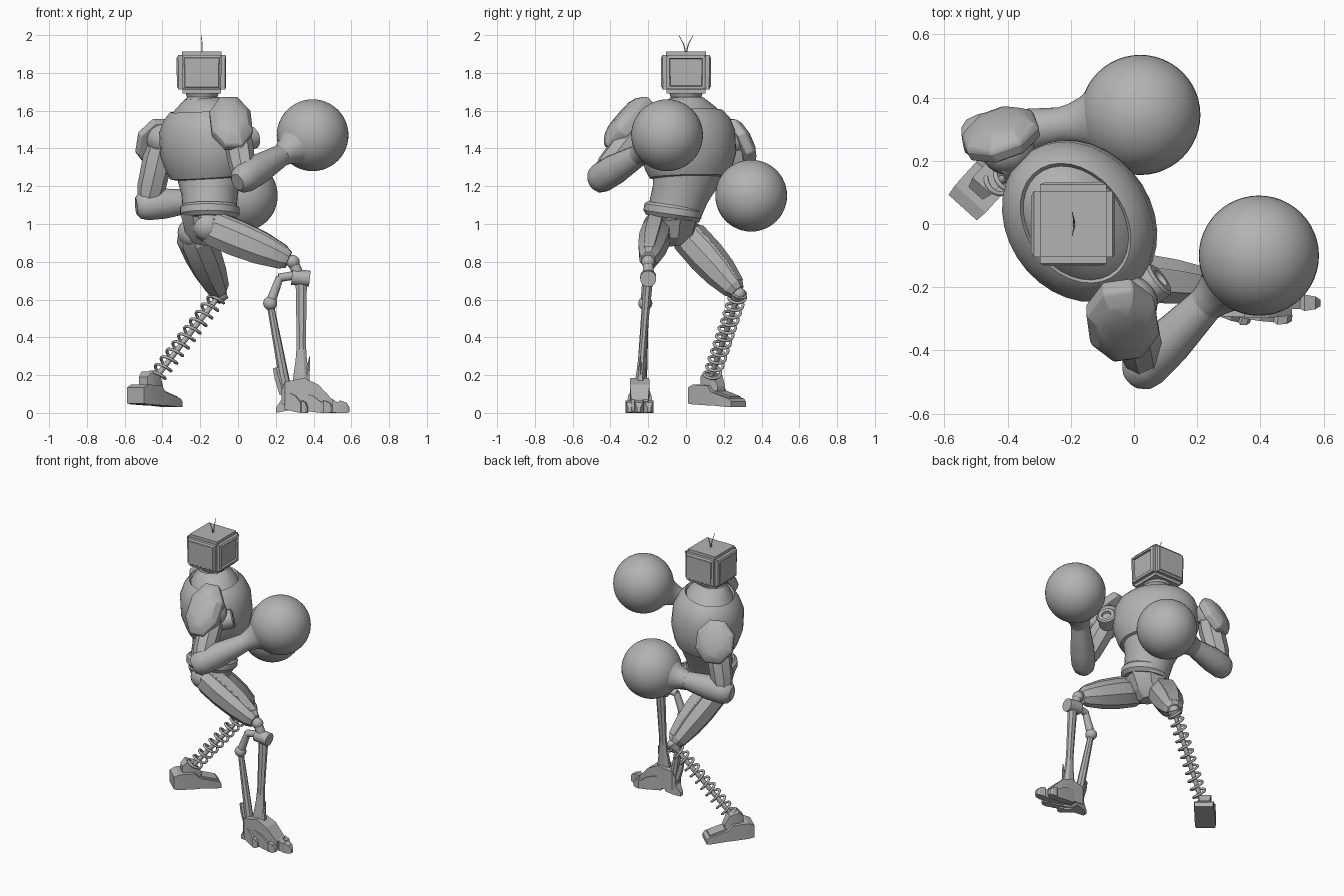
import bpy, bmesh, math
from mathutils import Vector as V

if "Cube" in bpy.data.objects:
    bpy.data.objects.remove(bpy.data.objects["Cube"])

grey = bpy.data.materials.new("plain_grey")
grey.use_nodes = True
grey.diffuse_color = (0.45, 0.45, 0.45, 1)
grey.node_tree.nodes["Principled BSDF"].inputs["Base Color"].default_value = (0.45, 0.45, 0.45, 1)


def add(name, bm, angle=35, bevel=0):
    bmesh.ops.recalc_face_normals(bm, faces=bm.faces)
    mesh = bpy.data.meshes.new(name)
    bm.to_mesh(mesh)
    bm.free()
    mesh.materials.append(grey)
    ob = bpy.data.objects.new(name, mesh)
    bpy.context.collection.objects.link(ob)
    bpy.ops.object.select_all(action="DESELECT")
    ob.select_set(True)
    bpy.context.view_layer.objects.active = ob
    bpy.ops.object.shade_smooth_by_angle(angle=math.radians(angle))
    if bevel:
        mod = ob.modifiers.new("soft_edges", "BEVEL")
        mod.width, mod.segments, mod.limit_method = bevel, 2, "ANGLE"


def loft(name, start, end, rows, sides=8, hint=(0, 0, 1), angle=35, bevel=0):
    """Rings (t, half_u, half_v, shift_u, shift_v) swept from start to end."""
    start, end = V(start), V(end)
    w = (end - start).normalized()
    u = V(hint)
    u = (u - w * u.dot(w)).normalized()
    v = w.cross(u)
    grow = 1 / math.cos(math.pi / sides)
    bm = bmesh.new()
    rings = []
    for row in rows:
        t, ru, rv, ou, ov = (tuple(row) + (0, 0))[:5]
        c = start.lerp(end, t) + u * ou + v * ov
        angles = [(i + 0.5) * math.tau / sides for i in range(sides)]
        rings.append([bm.verts.new(c + u * ru * grow * math.cos(a) + v * rv * grow * math.sin(a))
                      for a in angles])
    for a, b in zip(rings, rings[1:]):
        for i in range(sides):
            j = (i + 1) % sides
            bm.faces.new((a[i], a[j], b[j], b[i]))
    bm.faces.new(rings[0])
    bm.faces.new(rings[-1])
    add(name, bm, angle, bevel)


def rod(name, start, end, r0, r1=None, sides=12):
    r1 = r1 or r0
    loft(name, start, end, [(0, r0, r0), (1, r1, r1)], sides, (0.1, 0.2, 1))


def ball(name, center, r, seg=32):
    bm = bmesh.new()
    bmesh.ops.create_uvsphere(bm, u_segments=seg, v_segments=seg // 2, radius=r)
    bmesh.ops.translate(bm, verts=bm.verts, vec=center)
    add(name, bm, 60)


side = V((0.6, -0.8, 0))      # across the shoulders
UP = V((0, 0, 1))

# Torso: breastplate with a grooved collar opening
loft("chest_armour", (-0.16, 0.015, 1.24), (-0.19, 0, 1.68),
     [(0, .19, .15), (.02, .22, .185), (.1, .24, .2), (.3, .27, .225), (.58, .268, .222),
      (.72, .245, .195), (.8, .215, .165), (.82, .205, .155), (.79, .195, .147), (.85, .17, .132),
      (.92, .125, .11), (.97, .09, .09)], 32, side, 40)
loft("waist", (-0.15, -0.065, 1.05), (-0.15, 0.02, 1.32),
     [(0, .14, .14), (.4, .155, .145), (.75, .19, .16), (1, .2, .165)], 32, side)
loft("belt", (-0.15, -0.075, 1.03), (-0.15, -0.065, 1.1),
     [(0, .135, .14), (.3, .15, .16), (.8, .15, .16), (1, .14, .145)], 24, side)
loft("pelvis", (-0.18, -0.06, 0.89), (-0.16, -0.07, 1.04),
     [(0, .06, .05), (.35, .11, .1), (1, .135, .14)], 8, side, 25)
loft("neck", (-0.19, 0, 1.6), (-0.19, 0, 1.72),
     [(0, .125, .12), (.3, .095, .095), (.6, .08, .08), (.85, .09, .09), (1, .1, .1)], 24, side)

# Head: a box with shallow raised panels and a sunken screen facing +x
bm = bmesh.new()
bmesh.ops.create_cube(bm, size=1)
for vert in bm.verts:
    width = 0.25 if vert.co.z > 0 else 0.244
    vert.co = V((vert.co.x * width - 0.192, vert.co.y * width, vert.co.z * 0.222 + 1.803))
bmesh.ops.bevel(bm, geom=bm.edges[:], offset=0.02, segments=2, affect="EDGES")
bmesh.ops.recalc_face_normals(bm, faces=bm.faces)
for face in [f for f in bm.faces if f.calc_area() > 0.02 and abs(f.normal.z) < 0.5]:
    screen = face.normal.x > 0.8
    bmesh.ops.inset_individual(bm, faces=[face], thickness=0.012, depth=0.005)
    bmesh.ops.inset_individual(bm, faces=[face], thickness=0.012 if screen else 0.004)
    bmesh.ops.inset_individual(bm, faces=[face], thickness=0.004, depth=-0.012 if screen else 0.004)
add("head", bm, 20)
for s in (-1, 1):
    mid = (-0.19, s * 0.012, 1.95)
    rod("antenna_lower", (-0.19, 0, 1.9), mid, 0.003, 0.0025, 6)
    rod("antenna_upper", mid, (-0.195, s * 0.037, 1.999), 0.0025, 0.001, 6)


# Arms
def arm(tag, shoulder, elbow, wrist, glove, pad, normal, length, width, depth):
    shoulder, elbow, wrist, glove = V(shoulder), V(elbow), V(wrist), V(glove)
    pad, normal = V(pad), V(normal).normalized()
    ball(tag + "_shoulder_joint", shoulder, 0.085, 24)
    loft(tag + "_upper_arm", shoulder, elbow,
         [(0, .06, .06), (.3, .075, .07), (.75, .07, .065), (1, .05, .05)], 8, UP, 25)
    d = (wrist - elbow).normalized()
    loft(tag + "_forearm", elbow - d * 0.06, wrist,
         [(0, .045, .04), (.06, .068, .062), (.18, .08, .074), (.45, .08, .074),
          (.8, .064, .062), (1, .055, .055)], 16, UP, 40)
    # flared cuff running smoothly into the round glove
    loft(tag + "_glove_cuff", wrist - d * 0.02, glove,
         [(0, .058, .058), (.12, .064, .064), (.28, .08, .08), (.45, .115, .115), (.6, .15, .15)],
         32, UP, 60)
    ball(tag + "_glove", glove, 0.19, 48)
    # layered shoulder shell
    loft(tag + "_shoulder_pad", pad - normal * depth, pad + normal * depth,
         [(0, length * .96, width * .96), (.4, length, width), (.55, length * .97, width * .97),
          (.85, length * .75, width * .75), (1, length * .5, width * .45)], 8, UP, 25, 0.006)


arm("right", (-0.01, -0.25, 1.5), (0.035, -0.45, 1.245), (0.24, -0.24, 1.37), (0.395, -0.1, 1.47),
    (-0.035, -0.32, 1.545), (0.1, -0.72, 0.62), 0.17, 0.11, 0.05)
arm("left", (-0.4, 0.24, 1.45), (-0.48, 0.275, 1.1), (-0.21, 0.315, 1.125), (0.02, 0.345, 1.15),
    (-0.425, 0.295, 1.435), (-0.3, 0.85, 0.42), 0.135, 0.12, 0.042)
loft("right_shoulder_ring", (0.02, -0.22, 1.44), (0.085, -0.17, 1.46),
     [(0, .06, .06), (.9, .06, .06), (1, .05, .05), (1, .03, .03), (.8, .026, .026)], 20, UP)
loft("left_shoulder_ring", (-0.42, 0.2, 1.44), (-0.33, 0.22, 1.45),
     [(0, .06, .06), (.9, .06, .06), (1, .045, .045)], 20, UP)


# Thighs with an armour plate on top
def thigh(tag, hip, knee, rows):
    loft(tag + "_thigh", hip, knee, rows, 8, UP, 20)
    loft(tag + "_thigh_plate", hip, knee,
         [(t, r * 0.35, q * 0.5, r * 0.72) for t, r, q in rows[1:-1]], 4, UP, 20, 0.004)
    ball(tag + "_hip", hip, 0.08, 20)
    ball(tag + "_knee", knee, 0.036, 20)


thigh("right", (-0.16, -0.15, 0.985), (0.29, -0.2, 0.8),
      [(-.08, .06, .05), (.08, .09, .072), (.35, .092, .078), (.62, .084, .07), (.88, .062, .052), (.95, .045, .035)])
thigh("left", (-0.24, -0.01, 0.955), (-0.095, 0.28, 0.63),
      [(-.08, .06, .06), (.08, .085, .095), (.4, .088, .092), (.65, .08, .08), (.9, .058, .06), (.97, .04, .04)])

# Spring leg
knee, ankle = V((-0.1, 0.275, 0.62)), V((-0.44, 0.13, 0.18))
axis = (ankle - knee).normalized()
e1 = axis.cross(UP).normalized()
e2 = axis.cross(e1)
curve = bpy.data.curves.new("spring", "CURVE")
curve.dimensions, curve.bevel_depth, curve.bevel_resolution = "3D", 0.008, 2
spline = curve.splines.new("POLY")
turns, steps = 11, 20
spline.points.add(turns * steps)
for i, point in enumerate(spline.points):
    a = math.tau * i / steps
    pos = knee.lerp(ankle, i / (turns * steps)) + (e1 * math.cos(a) + e2 * math.sin(a)) * 0.042
    point.co = (*pos, 1)
curve.materials.append(grey)
bpy.context.collection.objects.link(bpy.data.objects.new("spring", curve))
rod("spring_core", knee, ankle, 0.014)
rod("spring_cap", knee - axis * 0.02, knee + axis * 0.03, 0.045, 0.03)


def slab(name, start, end, cols, hint):
    """Box-section loft from (t, half_width, bottom, top)."""
    loft(name, start, end, [(t, w, (hi - lo) / 2, 0, (hi + lo) / 2) for t, w, lo, hi in cols],
         4, hint, 20)


# Left foot: wedge shoe
heel, toe = (-0.542, 0.052, 0), (-0.338, 0.278, 0)
across = (-0.74, 0.67, 0)
slab("left_foot", heel, toe, [(0, .06, .05, .135), (.12, .065, .045, .15), (.45, .065, .04, .145),
                              (.55, .064, .04, .11), (.95, .062, .03, .075), (1, .058, .03, .06)], across)
slab("left_toe_plate", heel, toe, [(.58, .045, .06, .118), (.93, .045, .05, .086)], across)
slab("left_ankle_block", heel, toe, [(.2, .03, .1, .19), (.3, .04, .1, .22), (.5, .04, .1, .2), (.6, .03, .1, .14)], across)

# Right lower leg: knee hub, front shin and jointed rear strut
rod("knee_hub", (0.285, -0.2, 0.72), (0.38, -0.2, 0.71), 0.042, sides=20)
rod("knee_link", (0.29, -0.2, 0.8), (0.325, -0.2, 0.72), 0.028)
loft("front_shin", (0.335, -0.2, 0.7), (0.335, -0.245, 0.14),
     [(0, .03, .025), (.3, .027, .02), (.6, .024, .018), (.75, .03, .02), (1, .05, .028)], 8, (1, 0, 0), 25)
loft("shin_spike", (0.36, -0.25, 0.15), (0.38, -0.24, 0.3),
     [(0, .018, .012), (.5, .01, .008), (1, .002, .002)], 6, (1, 0, 0))
joint = (0.17, -0.215, 0.58)
rod("upper_strut", (0.31, -0.2, 0.73), (0.215, -0.21, 0.715), 0.022)
rod("bent_strut", (0.222, -0.21, 0.72), joint, 0.02, 0.026)
ball("strut_joint", joint, 0.037, 20)
rod("rear_strut", joint, (0.25, -0.235, 0.15), 0.017, 0.026, 8)

# Right foot: ankle wedge, clawed toes and heel spur
across = (0, 1, 0)
slab("right_foot", (0.2, -0.245, 0), (0.5, -0.245, 0),
     [(0.1, .03, .05, .12), (.16, .045, .04, .165), (.5, .05, .03, .185), (.75, .052, .02, .15), (1, .045, .01, .07)], across)
for name, tip, root in (("inner", (.53, -.195), (.33, -.212)), ("middle", (.59, -.25), (.36, -.245)),
                        ("outer", (.5, -.298), (.3, -.272)), ("rear", (.37, -.303), (.25, -.265))):
    slab(name + "_toe", (*root, 0), (*tip, 0),
         [(0, .018, .02, .12), (.5, .022, .005, .09), (.72, .02, .0, .055), (.78, .026, 0, .066),
          (.93, .02, 0, .055), (1, .01, .005, .03)], across)
slab("heel_claw", (0.2, -0.24, 0), (0.3, -0.24, 0),
     [(0, .015, 0, .025), (.5, .035, .01, .1), (1, .04, .02, .12)], across)
loft("heel_spur", (0.24, -0.24, 0.1), (0.2, -0.24, 0.24),
     [(0, .02, .02), (.6, .022, .018), (1, .016, .012)], 6, (1, 0, 0), 25)
